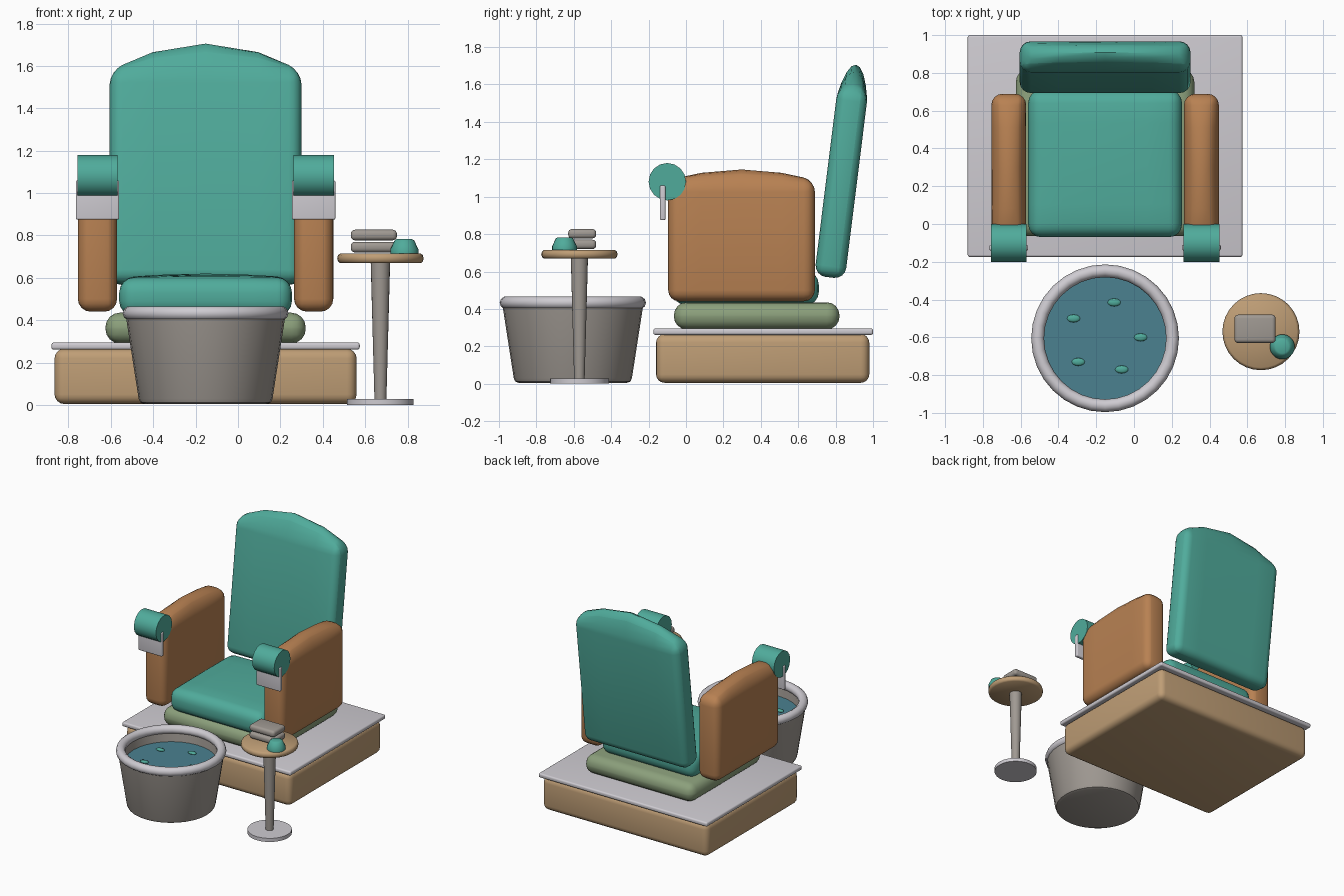
import bpy, bmesh, math
from mathutils import Matrix, Vector

old = bpy.data.objects.get("Cube")
if old:
    bpy.data.objects.remove(old, do_unlink=True)


def material(name, rgb):
    m = bpy.data.materials.new(name)
    m.use_nodes = True
    m.diffuse_color = (*rgb, 1)
    m.node_tree.nodes["Principled BSDF"].inputs["Base Color"].default_value = (*rgb, 1)
    return m


TEAL = material("teal upholstery", (0.08, 0.41, 0.33))
BROWN = material("brown leather", (0.48, 0.22, 0.085))
TAN = material("tan wood", (0.52, 0.34, 0.18))
SAGE = material("sage padding", (0.26, 0.35, 0.20))
PALE = material("pale grey", (0.62, 0.60, 0.64))
GREY = material("warm grey", (0.35, 0.32, 0.29))
WATER = material("water blue", (0.07, 0.22, 0.28))

CX = -0.153  # centre line of the chair and basin


def finish(bm, name, mat, angle=40):
    bmesh.ops.recalc_face_normals(bm, faces=bm.faces)
    mesh = bpy.data.meshes.new(name)
    bm.to_mesh(mesh)
    bm.free()
    obj = bpy.data.objects.new(name, mesh)
    bpy.context.collection.objects.link(obj)
    mesh.materials.append(mat)
    bpy.ops.object.select_all(action="DESELECT")
    obj.select_set(True)
    bpy.context.view_layer.objects.active = obj
    bpy.ops.object.shade_smooth_by_angle(angle=math.radians(angle))
    return obj


def padded_box(name, centre, size, bevel, mat, crown=0, tilt=0):
    """Box with rounded edges and an optional raised crown on its top."""
    half = Vector(size) / 2
    bm = bmesh.new()
    bmesh.ops.create_cube(bm, size=1, matrix=Matrix.Diagonal((*size, 1)))
    bmesh.ops.bevel(bm, geom=bm.edges[:], offset=bevel, segments=4,
                    profile=0.5, affect="EDGES")
    if crown:
        for axis in (0, 1):
            normal = Vector((axis == 0, axis == 1, 0))
            for f in (-0.55, 0, 0.55):
                bmesh.ops.bisect_plane(bm, geom=bm.verts[:] + bm.edges[:] + bm.faces[:],
                                       plane_co=normal * f * half[axis], plane_no=normal)
        for v in bm.verts:
            if v.co.z > half.z - bevel - 0.001:
                u, w = v.co.x / half.x, v.co.y / half.y
                v.co.z += crown * max(0, 1 - u * u) * max(0, 1 - w * w)
    bm.transform(Matrix.Translation(centre) @ Matrix.Rotation(tilt, 4, "X"))
    return finish(bm, name, mat)


def lathe(name, centre, profile, mat, sides=32, closed=False, axis="Z"):
    """Revolve (radius, height) points; a zero radius closes an end."""
    bm = bmesh.new()
    pts = [bm.verts.new((r, 0, z)) for r, z in profile]
    edges = [bm.edges.new(p) for p in zip(pts, pts[1:])]
    if closed:
        edges.append(bm.edges.new((pts[-1], pts[0])))
    bmesh.ops.spin(bm, geom=pts + edges, cent=(0, 0, 0), axis=(0, 0, 1),
                   angle=math.tau, steps=sides, use_merge=True)
    bmesh.ops.remove_doubles(bm, verts=bm.verts[:], dist=0.0005)
    turn = Matrix.Rotation(math.pi / 2, 4, "Y") if axis == "X" else Matrix()
    bm.transform(Matrix.Translation(centre) @ turn)
    return finish(bm, name, mat)


# Platform
padded_box("platform", (CX, 0.41, 0.135), (1.425, 1.14, 0.26), 0.045, TAN)
padded_box("platform_top", (CX, 0.413, 0.278), (1.455, 1.175, 0.034), 0.012, PALE)

# Chair cushions
padded_box("seat_base", (CX, 0.378, 0.363), (0.945, 0.885, 0.145), 0.068, SAGE)
padded_box("seat", (CX, 0.32, 0.51), (0.815, 0.78, 0.18), 0.07, TEAL, crown=0.02)
padded_box("backrest", (CX, 0.83, 1.07), (0.905, 0.165, 1.01), 0.06, TEAL,
           crown=0.135, tilt=math.radians(-7.1))

# Armrests, each with a bolster and a hanging towel
for side, s in (("left", 1), ("right", -1)):
    x = CX + s * 0.51
    padded_box(side + "_armrest", (x, 0.297, 0.763), (0.185, 0.785, 0.645), 0.06,
               BROWN, crown=0.06)
    lathe(side + "_bolster", (x, -0.1, 1.08),
          [(0, -0.095), (0.1, -0.095), (0.1, 0.095), (0, 0.095)], TEAL, 16, axis="X")
    padded_box(side + "_towel", (x, -0.125, 0.967), (0.205, 0.03, 0.185), 0.008, PALE)

# Foot basin
BY = -0.605
lathe("basin", (CX, BY, 0),
      [(0, 0.005), (0.29, 0.005), (0.308, 0.012), (0.316, 0.03), (0.378, 0.43),
       (0.335, 0.43), (0.29, 0.06), (0, 0.06)], GREY)
ring = [(0.357 + 0.034 * math.cos(a * math.tau / 10), 0.034 * math.sin(a * math.tau / 10))
        for a in range(10)]
lathe("basin_rim", (CX, BY, 0.433), ring, PALE, closed=True)
lathe("water", (CX, BY, 0.35), [(0, -0.02), (0.326, -0.02), (0.326, 0), (0, 0)], WATER)
petals = [(-0.32, -0.5), (-0.105, -0.415), (0.035, -0.6), (-0.065, -0.77), (-0.295, -0.73)]
for i, (x, y) in enumerate(petals):
    bm = bmesh.new()
    bmesh.ops.create_uvsphere(bm, u_segments=12, v_segments=6, radius=1,
                              matrix=Matrix.Translation((x, y, 0.355))
                              @ Matrix.Diagonal((0.035, 0.021, 0.01, 1)))
    finish(bm, f"petal_{i + 1}", TEAL, 60)

# Side table
TX, TY = 0.672, -0.57
lathe("table_foot", (TX, TY, 0),
      [(0, 0), (0.157, 0), (0.157, 0.028), (0, 0.028)], PALE)
lathe("table_post", (TX, TY, 0), [(0, 0.02), (0.028, 0.02), (0.046, 0.68), (0, 0.68)],
      GREY, 20)
lathe("table_top", (TX, TY, 0.692),
      [(0, -0.023), (0.19, -0.023), (0.2, -0.015), (0.204, 0), (0.2, 0.015),
       (0.19, 0.023), (0, 0.023)], TAN)

# Folded towels and cup on the table
for i, z in enumerate((0.745, 0.802)):
    padded_box(f"folded_towel_{i + 1}", (0.641, -0.555, z), (0.218, 0.15, 0.05), 0.02, GREY)
lathe("cup", (0.785, -0.65, 0.715),
      [(0, 0), (0.066, 0), (0.066, 0.02), (0.046, 0.062), (0.035, 0.068), (0, 0.068)],
      TEAL, 20)
